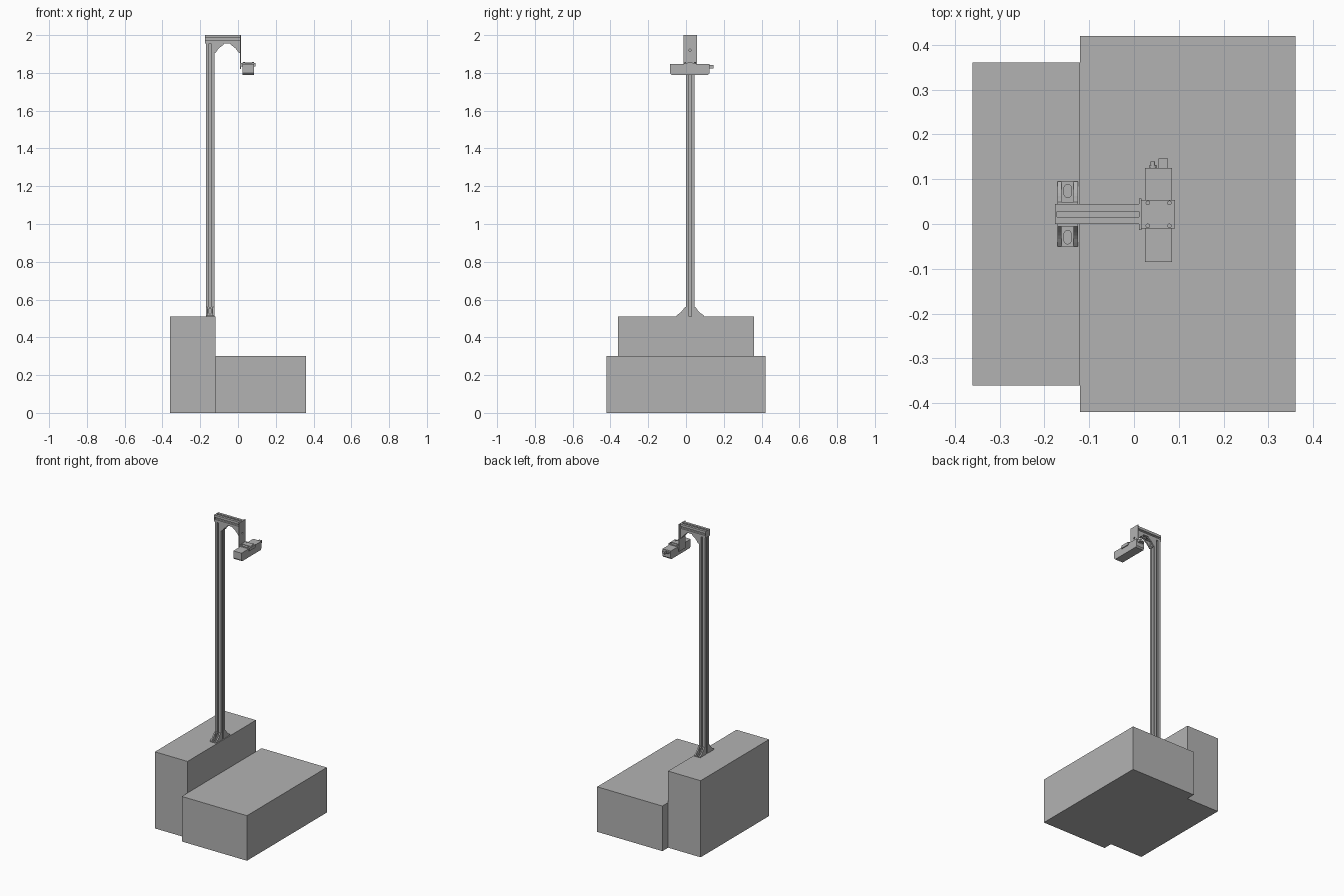
import bpy, bmesh, math
from mathutils import Matrix, Vector

cube = bpy.data.objects.get("Cube")
if cube:
    bpy.data.objects.remove(cube, do_unlink=True)

grey = bpy.data.materials.new("plain grey")
grey.use_nodes = True
colour = (0.45, 0.45, 0.45, 1)
grey.diffuse_color = colour
grey.node_tree.nodes["Principled BSDF"].inputs["Base Color"].default_value = colour

X, Y, Z = Vector((1, 0, 0)), Vector((0, 1, 0)), Vector((0, 0, 1))


def frame(origin, u, v, w):
    m = Matrix((u, v, w)).transposed().to_4x4()
    m.translation = Vector(origin)
    return m


def prism(name, loops, depth, matrix, start=0):
    """Extrude an outline (further loops are holes) along the local third axis."""
    bm = bmesh.new()
    edges = []
    for loop in loops:
        vs = [bm.verts.new((a, b, start)) for a, b in loop]
        edges += [bm.edges.new((vs[i - 1], vs[i])) for i in range(len(vs))]
    bmesh.ops.triangle_fill(bm, edges=edges, use_beauty=True)
    ext = bmesh.ops.extrude_face_region(bm, geom=bm.faces[:], use_keep_orig=True)
    moved = [g for g in ext["geom"] if isinstance(g, bmesh.types.BMVert)]
    bmesh.ops.translate(bm, verts=moved, vec=(0, 0, depth))
    bm.transform(matrix)
    bmesh.ops.recalc_face_normals(bm, faces=bm.faces[:])
    mesh = bpy.data.meshes.new(name)
    bm.to_mesh(mesh)
    bm.free()
    mesh.materials.append(grey)
    obj = bpy.data.objects.new(name, mesh)
    bpy.context.collection.objects.link(obj)
    return obj


def rect(a0, a1, b0, b1):
    return [(a0, b0), (a1, b0), (a1, b1), (a0, b1)]


def slot(ca, cb, radius, half_len=0, n=16):
    """Round hole, or a slot stretched along the first axis."""
    pts = []
    for i in range(n):
        t = 2 * math.pi * (i + 0.5) / n
        shift = half_len if math.cos(t) > 0 else -half_len
        pts.append((ca + shift + radius * math.cos(t), cb + radius * math.sin(t)))
    return pts


def box(name, x0, x1, y0, y1, z0, z1):
    return prism(name, [rect(x0, x1, y0, y1)], z1 - z0, Matrix.Translation((0, 0, z0)))


def t_slot_profile(s):
    side = [(-s, s), (-.006, s), (-.006, s - .005), (-.012, s - .005), (-.007, s - .013)]
    side += [(-a, b) for a, b in reversed(side[1:])]
    pts = []
    for a, b in side * 1:
        pts.append((a, b))
    for k in range(3):
        pts += [(b, -a) for a, b in pts[-len(side):]]
    return pts


def bracket(name, corner, u, v, w, size=.05, half=.0225):
    """Corner bracket: two slotted flanges and two concave side ribs."""
    t = .005
    flange = [rect(0, size, -half, half), slot(size * .58, 0, .008, .007)]
    prism(name + "_foot", flange, t, frame(corner, u, w, v))
    prism(name + "_upright", flange, t, frame(corner, v, w, u))
    rib = [(0, 0), (size, 0), (size, t)]
    r = size - 2 * t
    for i in range(7):
        a = math.pi / 2 * i / 6
        # shallow concave sweep between the two flange tips
        p = Vector((size - r * math.sin(a), size - r * math.cos(a)))
        q = Vector((size, t)).lerp(Vector((t, size)), i / 6)
        if 0 < i < 6:
            rib.append(tuple(q.lerp(p, .45)))
    rib += [(t, size), (0, size)]
    for label, start in (("a", -half), ("b", half - .009)):
        prism(name + "_rib_" + label, [rib], .009, frame(corner, u, v, w), start)


# Stepped base blocks
box("tall_base_block", -.36, -.12, -.36, .36, 0, .51)
box("low_base_block", -.12, .36, -.42, .42, 0, .30)

# Slotted column and beam
cy, cx, s = .022, -.148, .0225
profile = t_slot_profile(s)
beam_bottom = 2 - 2 * s
prism("column", [profile], beam_bottom - .51, frame((cx, cy, .51), X, Y, Z))
prism("beam", [profile], .183, frame((-.172, cy, 2 - s), Y, Z, X))
box("beam_end_cap", -.176, -.172, cy - s, cy + s, 2 - 2 * s, 2)

# Corner brackets at the column foot and below the beam
bracket("front_foot_bracket", (cx, cy - s, .51), -Y, Z, X)
bracket("back_foot_bracket", (cx, cy + s, .51), Y, Z, X)
bracket("column_beam_bracket", (cx + s, cy, beam_bottom), X, -Z, Y)
bracket("plate_beam_bracket", (.011, cy, beam_bottom), -X, -Z, Y)

# Hanging plate and camera mount
prism("hanging_plate", [rect(cy - .035, cy + .035, 1.82, 2), slot(cy, 1.92, .006)],
      .006, frame((.011, 0, 0), Y, Z, X))
box("mount_plate", .017, .092, -.01, .053, 1.846, 1.853)
for label, x in (("inner", .017), ("outer", .086)):
    box(label + "_mount_lip", x, x + .006, -.01, .053, 1.833, 1.846)
box("mount_pad", .025, .085, .009, .035, 1.853, 1.856)
for i, x in enumerate((.031, .079)):
    for j, y in enumerate((-.004, .047)):
        prism(f"mount_screw_{i}{j}", [slot(x, y, .005)], .004, Matrix.Translation((0, 0, 1.853)))

# Camera body with softened lower ends
prism("camera_body", [[(-.085, 1.846), (-.085, 1.799), (-.077, 1.79),
                       (.117, 1.79), (.125, 1.799), (.125, 1.846)]],
      .060, frame((.025, 0, 0), Y, Z, X))

# Rear connectors
box("connector_block", .055, .076, .125, .146, 1.824, 1.841)
prism("connector_stem", [slot(.042, 1.832, .008)], .007, frame((0, .125, 0), X, Z, Y))
prism("connector_tip", [slot(.042, 1.832, .005)], .008, frame((0, .132, 0), X, Z, Y))
